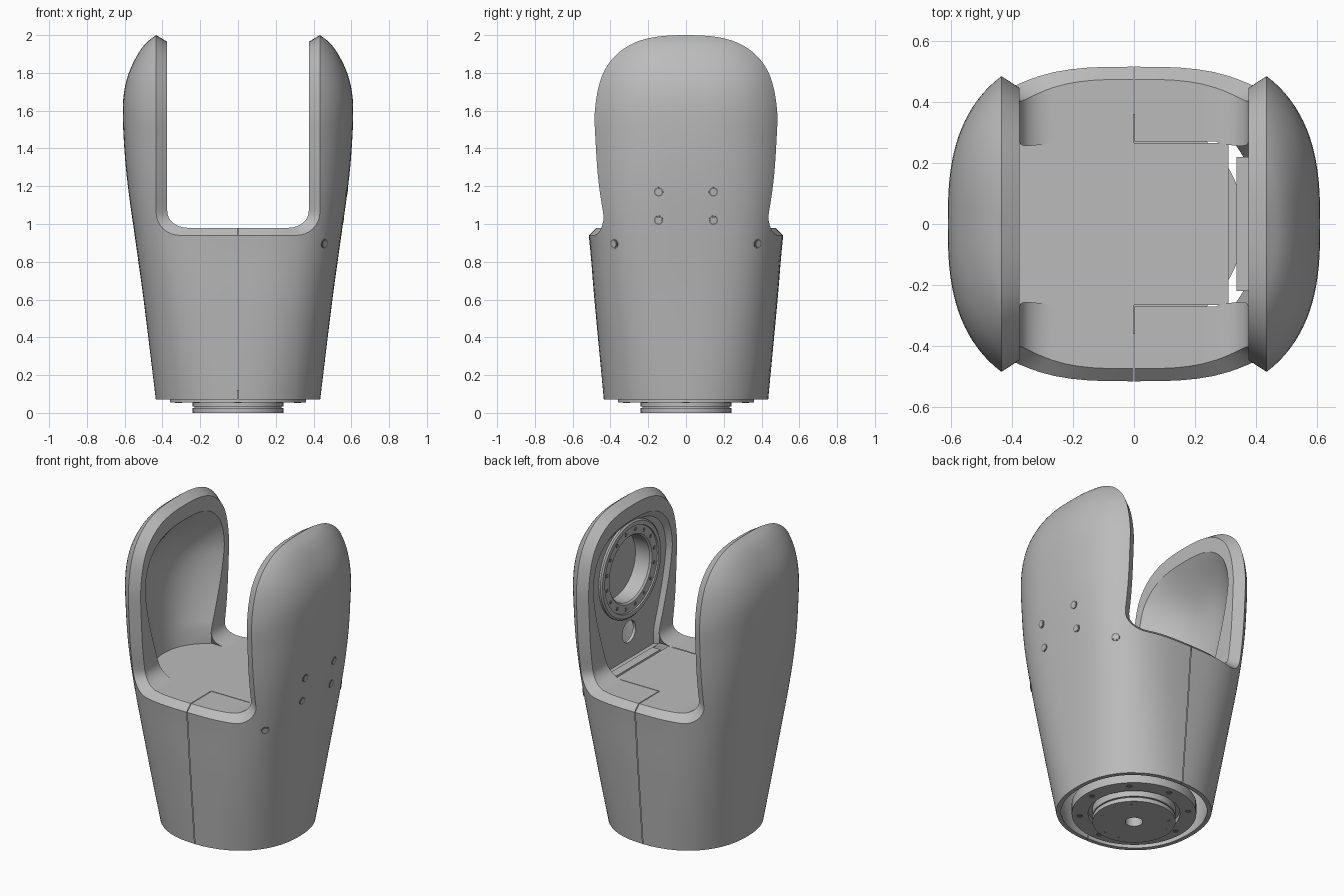
import bpy, bmesh, math
from mathutils import Vector, Matrix

cube = bpy.data.objects.get("Cube")
if cube:
    bpy.data.objects.remove(cube)


def material(name, v):
    m = bpy.data.materials.new(name)
    m.use_nodes = True
    m.diffuse_color = (v, v, v, 1)
    m.node_tree.nodes["Principled BSDF"].inputs["Base Color"].default_value = (v, v, v, 1)
    return m


GREY = material("grey_casting", 0.5)
DARK = material("dark_recess", 0.2)


def curve(*pts):
    """Smooth function through (z, value) points."""
    def slope(i):
        a, b = pts[max(i - 1, 0)], pts[min(i + 1, len(pts) - 1)]
        return (b[1] - a[1]) / (b[0] - a[0])

    def f(z):
        z = min(max(z, pts[0][0]), pts[-1][0])
        i = max(k for k in range(len(pts) - 1) if pts[k][0] <= z)
        (z0, a), (z1, b) = pts[i], pts[i + 1]
        h = z1 - z0
        t = (z - z0) / h
        return ((1 + 2 * t) * (1 - t) ** 2 * a + t * (1 - t) ** 2 * h * slope(i)
                + t * t * (3 - 2 * t) * b + t * t * (t - 1) * h * slope(i + 1))
    return f


# Outer form: half width, half depth and squareness of each level
half_x = curve((.07, .435), (.6, .5), (.94, .547), (1.2, .583), (1.4, .602), (1.6, .61),
               (1.7, .603), (1.8, .578), (1.9, .53), (1.96, .485), (2, .434))
half_y = curve((.07, .435), (.6, .485), (.94, .515), (1.2, .557), (1.5, .584),
               (1.6, .584), (1.8, .552), (1.9, .505), (2, .41))
power = curve((.07, 2.2), (.6, 2.8), (.94, 3.1), (1.2, 2.9), (1.5, 2.7), (2, 2.7))
lip_z = curve((.94, .98), (1.06, 1.07), (1.5, 1.5), (2, 1.965))
opening = curve((.94, .55), (1.06, .61), (1.5, .81), (2, .81))
EDGE, FLOOR, SEAM, OPEN = .434, .98, .002, .27


def depth_at(x, z):
    n = power(z)
    return half_y(z) * max(0, 1 - (x / half_x(z)) ** n) ** (1 / n)


def width_at(y, z):
    n = power(z)
    return half_x(z) * (1 - abs(y / half_y(z)) ** n) ** (1 / n)


def arc(x0, z, steps=36):
    """Level outline from the front at x0, round the side, to the back."""
    n = power(z)
    start = math.acos(min(1, x0 / half_x(z)) ** (n / 2))
    out = []
    for i in range(steps + 1):
        a = start * (2 * i / steps - 1)
        y = half_y(z) * abs(math.sin(a)) ** (2 / n)
        out.append((half_x(z) * math.cos(a) ** (2 / n), math.copysign(y, a), z))
    return out


def add_grid(bm, rows):
    vs = [[bm.verts.new(p) for p in r] for r in rows]
    for a, b in zip(vs, vs[1:]):
        for i in range(len(a) - 1):
            bm.faces.new((a[i], a[i + 1], b[i + 1], b[i]))


def finish(name, bm, mat=GREY, mirror=False, smooth=True):
    if mirror:
        bmesh.ops.scale(bm, vec=(-1, 1, 1), verts=bm.verts)
    bmesh.ops.remove_doubles(bm, verts=bm.verts, dist=.0002)
    bmesh.ops.recalc_face_normals(bm, faces=bm.faces)
    me = bpy.data.meshes.new(name)
    bm.to_mesh(me)
    bm.free()
    return link(name, me, mat, smooth)


def link(name, me, mat, smooth=True):
    ob = bpy.data.objects.new(name, me)
    me.materials.clear()
    me.materials.append(mat)
    bpy.context.scene.collection.objects.link(ob)
    if smooth:
        bpy.ops.object.select_all(action='DESELECT')
        ob.select_set(True)
        bpy.context.view_layer.objects.active = ob
        bpy.ops.object.shade_smooth_by_angle(angle=math.radians(28))
    return ob


# Edge of the fork opening: straight saddle, rounded corner, then arm
R = .124
saddle = [(SEAM + (EDGE - R - SEAM) * i / 6, .94) for i in range(7)]
corner = [(EDGE - R + R * math.sin(a), .94 + R - R * math.cos(a))
          for a in (math.pi / 16 * i for i in range(1, 9))]
arm = [(EDGE, 2 - (1 - .94 - R + 1) * (1 - math.sin(math.pi / 2 * i / 32))) for i in range(1, 33)]


def lip(x, z):
    return max(SEAM, x * .864), depth_at(x, z) * .92, lip_z(z)


def rim(x, z):
    h = lip_z(z)
    y = OPEN if z <= .94 else depth_at(x, z) * opening(z)
    return max(SEAM, x * .864), y, h if h < 1.5 else 1.5 + (h - 1.5) * .8


def half_shell(name, mirror):
    bm = bmesh.new()
    # Lower body wall, bottom rim and inner wall
    rows = []
    for i in range(15):
        z = .07 + (.94 - .07) * i / 14
        front = [(x, -depth_at(x, z), z) for x, _ in saddle[:-1]]
        rows.append(front + arc(EDGE - R, z) + [(x, -y, z) for x, y, z in reversed(front)])
    inner = [[(max(SEAM, x * .94), y * .94, z) for x, y, z in r] for r in rows]
    add_grid(bm, inner[::-1] + rows)
    # Outside of the arm
    add_grid(bm, [arc(x, z) for x, z in saddle[-1:] + corner + arm])
    # Chamfer and flat lip around the opening
    edge = saddle + corner + arm
    for s in (-1, 1):
        loops = [[(x, depth_at(x, z), z) for x, z in edge],
                 [lip(*p) for p in edge], [rim(*p) for p in edge]]
        add_grid(bm, [[(x, s * y, z) for x, y, z in l] for l in loops])
        web = [rim(*p) for p in saddle[-1:] + corner] + [(EDGE * .864, OPEN, FLOOR)]
        bm.faces.new([bm.verts.new((x, s * y, z)) for x, y, z in web])
    # Hollow inside the arm
    rows = []
    for x, y, z in [(EDGE * .864, OPEN, FLOOR)] + [rim(*p) for p in corner[-1:] + arm]:
        fade = 1 - max(0, (z - 1.3) / .572) ** 3
        d = (half_x(z) - .03 - x) * max(0, fade)
        rows.append([(x + d * (1 - abs(v) ** 2.4), y * v, z) for v in (i / 10 - 1 for i in range(21))])
    add_grid(bm, rows)
    bm.faces.new([bm.verts.new(p) for p in rows[0]])
    return finish(name, bm, mirror=mirror)


half_shell("left_shell", False)
half_shell("right_shell", True)


def box(name, lo, hi):
    bm = bmesh.new()
    bmesh.ops.create_cube(bm, size=1)
    lo, hi = Vector(lo), Vector(hi)
    for v in bm.verts:
        v.co = (lo + hi) / 2 + v.co * (hi - lo)
    return finish(name, bm, smooth=False)


# Saddle floor with a tongue reaching into the left half
box("floor_plate", (-.375, -OPEN, .94), (0, OPEN, FLOOR))
box("floor_tongue", (0, -.266, .94), (.31, .266, FLOOR))
box("mount_foot", (.335, -.22, .6), (.39, .22, .97))


def lathe(name, profile, matrix=Matrix()):
    bm = bmesh.new()
    vs = [bm.verts.new((r, 0, z)) for r, z in profile]
    es = [bm.edges.new(p) for p in zip(vs, vs[1:])]
    bmesh.ops.spin(bm, geom=vs + es, axis=(0, 0, 1), cent=(0, 0, 0),
                   angle=math.tau, steps=64)
    bm.transform(matrix)
    return finish(name, bm)


# Base flange
lathe("base_flange", [(0, .12), (.36, .12), (.36, .055), (.265, .055), (.265, .085),
                      (.24, .085), (.24, .034), (.23, .034), (.23, .026), (.24, .026),
                      (.24, 0), (.05, 0), (.05, .07), (0, .07)])

# Bearing ring inside the left arm; local z becomes x
SIDE = Matrix(((0, 0, 1, 0), (1, 0, 0, 0), (0, 1, 0, 0), (0, 0, 0, 1)))
HUB = 1.55
lathe("bearing_ring", [(.305, .46), (.305, .39), (.295, .382), (.27, .382), (.268, .39),
                       (.215, .39), (.205, .4), (.205, .5), (0, .5)],
      Matrix.Translation((0, 0, HUB)) @ SIDE)

# Mounting plate with a bore and a cable hole
cu = bpy.data.curves.new("mount_plate", 'CURVE')
cu.dimensions, cu.fill_mode, cu.extrude = '2D', 'BOTH', .01
side = [(EDGE, OPEN, .95)] + [rim(*p) for p in corner[-1:] + arm]
outline = [(y * .99, z) for _, y, z in side] + [(-y * .99, z) for _, y, z in side[-2::-1]]


def circle(r, z):
    return [(r * math.cos(a), z + r * math.sin(a)) for a in (math.tau * i / 48 for i in range(48))]


for pts in (outline, circle(.25, HUB), circle(.068, 1.15)):
    sp = cu.splines.new('POLY')
    sp.points.add(len(pts) - 1)
    for p, (y, z) in zip(sp.points, pts):
        p.co = (y, z, 0, 1)
    sp.use_cyclic_u = True
tmp = bpy.data.objects.new("plate_outline", cu)
bpy.context.scene.collection.objects.link(tmp)
plate = bpy.data.meshes.new_from_object(tmp.evaluated_get(bpy.context.evaluated_depsgraph_get()))
bpy.data.objects.remove(tmp)
plate.transform(Matrix.Translation((.412, 0, 0)) @ SIDE)
link("mount_plate", plate, GREY, smooth=False)


def discs(name, spots, r, h, mat):
    """Short cylinders at (position, axis) spots."""
    bm = bmesh.new()
    for pos, axis in spots:
        m = Matrix.Translation(pos) @ Vector(axis).to_track_quat('Z', 'Y').to_matrix().to_4x4()
        bmesh.ops.create_cone(bm, cap_ends=True, segments=20, radius1=r, radius2=r, depth=h, matrix=m)
    return finish(name, bm, mat, smooth=False)


def ring_of(count, r, turn=0.0):
    return [(r * math.cos(a), r * math.sin(a))
            for a in (math.tau * (i + turn) / count for i in range(count))]


# Bolt holes
discs("bearing_bolt_holes", [((.39, y, HUB + z), (1, 0, 0)) for y, z in ring_of(16, .242, .5)],
      .012, .004, DARK)
discs("flange_bolt_holes", [((x, y, .055), (0, 0, 1)) for x, y in ring_of(8, .315)], .018, .004, DARK)
discs("hub_bolt_holes", [((x, y, 0.003), (0, 0, 1)) for x, y in ring_of(12, .2, .5)], .012, .006, DARK)

# Screws on the outside of the left arm
spots = []
for y, z in [(.145, 1.02), (.145, 1.17), (.38, .895)]:
    for s in (-y, y):
        e = .01
        n = (1, -(width_at(s + e, z) - width_at(s - e, z)) / (2 * e),
             -(width_at(s, z + e) - width_at(s, z - e)) / (2 * e))
        spots.append(((width_at(s, z), s, z), n))
discs("screw_recesses", spots, .025, .005, DARK)
discs("screw_heads", spots, .017, .008, GREY)
